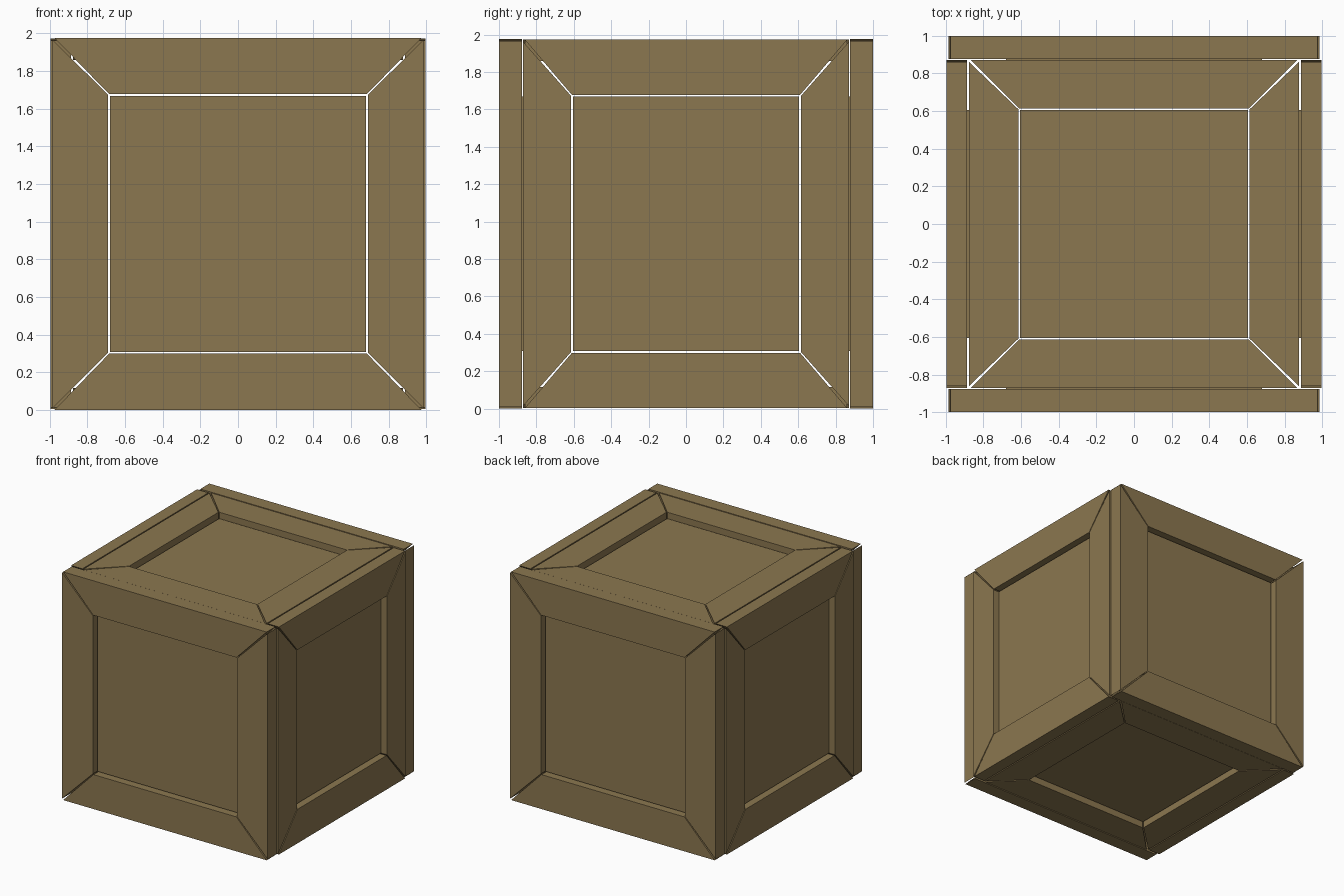
import bpy, bmesh
from mathutils import Matrix, Vector

cube = bpy.data.objects.get("Cube")
if cube:
    bpy.data.objects.remove(cube, do_unlink=True)

COLOR = (0.26, 0.185, 0.08, 1)
wood = bpy.data.materials.new("brown_wood")
wood.use_nodes = True
wood.diffuse_color = COLOR
wood.node_tree.nodes["Principled BSDF"].inputs["Base Color"].default_value = COLOR

MID_Z = 0.988
GAP = 0.01      # slit at mitres and around panels
RECESS = 0.05   # panel set back from the frame face


def prism(name, outline, near, far, axes):
    """Extrude a 2D outline between two distances along the outward axis."""
    u, v, n = (Vector(a) for a in axes)
    centre = Vector((0, 0, MID_Z))
    bm = bmesh.new()
    loops = [[bm.verts.new(centre + u * p + v * q + n * d) for p, q in outline]
             for d in (near, far)]
    bm.faces.new(loops[0])
    bm.faces.new(loops[1])
    for i in range(len(outline)):
        j = (i + 1) % len(outline)
        bm.faces.new((loops[0][i], loops[0][j], loops[1][j], loops[1][i]))
    bmesh.ops.recalc_face_normals(bm, faces=bm.faces)
    mesh = bpy.data.meshes.new(name)
    bm.to_mesh(mesh)
    bm.free()
    mesh.materials.append(wood)
    obj = bpy.data.objects.new(name, mesh)
    bpy.context.collection.objects.link(obj)


def crate_side(name, axes, outer, inner, near, far):
    """Four mitred planks around a recessed panel."""
    (a, b), (c, d) = outer, inner
    for s, end in ((-1, "low"), (1, "high")):
        # Plank across the second axis
        prism(f"{name}_{end}_rail",
              [(-a + GAP, s * b), (a - GAP, s * b), (c - GAP / 2, s * d), (-c + GAP / 2, s * d)],
              near, far, axes)
        # Plank across the first axis
        prism(f"{name}_{end}_stile",
              [(s * a, -b + GAP), (s * a, b - GAP), (s * c, d - GAP / 2), (s * c, -d + GAP / 2)],
              near, far, axes)
    p, q = c - GAP, d - GAP
    prism(f"{name}_panel", [(-p, -q), (p, -q), (p, q), (-p, q)],
          near - 0.015, far - RECESS, axes)


X, Y, Z = (1, 0, 0), (0, 1, 0), (0, 0, 1)


def flip(axis):
    return tuple(-c for c in axis)


# Opposite pairs of crate sides
for names, (u, v, n), outer, inner, near, far in (
    (("back", "front"), (X, Z, Y), (0.985, 0.988), (0.69, 0.69), 0.878, 1.0),
    (("left", "right"), (Y, Z, X), (0.872, 0.985), (0.615, 0.69), 0.888, 0.996),
    (("top", "bottom"), (X, Y, Z), (0.878, 0.872), (0.615, 0.615), 0.872, 0.985),
):
    crate_side(names[0], (u, v, n), outer, inner, near, far)
    crate_side(names[1], (u, v, flip(n)), outer, inner, near, far)
